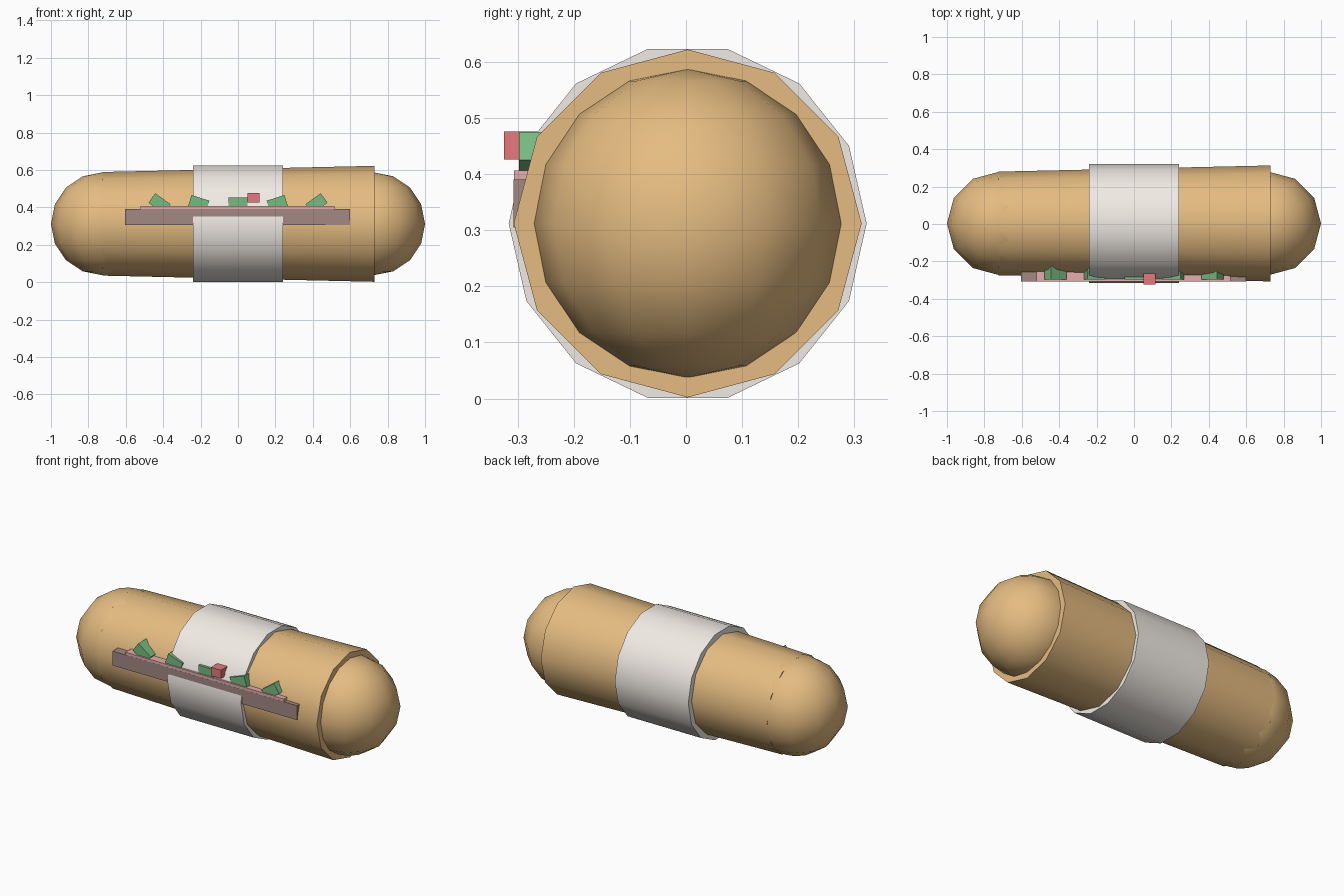
import bpy, math

if "Cube" in bpy.data.objects:
    bpy.data.objects.remove(bpy.data.objects["Cube"])

CY, CZ = 0.003, 0.312  # axis of the roll


def material(name, rgb):
    m = bpy.data.materials.new(name)
    m.diffuse_color = (*rgb, 1)
    m.use_nodes = True
    m.node_tree.nodes["Principled BSDF"].inputs["Base Color"].default_value = m.diffuse_color
    return m


BREAD = material("bread", (0.78, 0.50, 0.22))
PAPER = material("paper", (0.88, 0.83, 0.78))
MEAT = material("meat", (0.36, 0.25, 0.23))
HAM = material("ham", (0.80, 0.42, 0.42))
GREEN = material("green", (0.19, 0.49, 0.22))
RED = material("red", (0.78, 0.19, 0.20))


def finish(name, mat, smooth=False):
    o = bpy.context.object
    o.name = name
    o.data.materials.append(mat)
    if smooth:
        bpy.ops.object.transform_apply(location=False, rotation=True, scale=True)
        bpy.ops.object.shade_smooth_by_angle(angle=math.radians(40))
    return o


def tube(name, mat, x0, x1, r0, r1, sides, turn=0.0):
    # solid cone section lying along x
    bpy.ops.mesh.primitive_cone_add(vertices=sides, radius1=r0, radius2=r1, depth=x1 - x0,
                                    location=((x0 + x1) / 2, CY, CZ),
                                    rotation=(turn, math.pi / 2, 0))
    return finish(name, mat, True)


def box(name, mat, x, y, z, tilt=0.0):
    # x, y, z are (min, max) ranges
    ranges = (x, y, z)
    bpy.ops.mesh.primitive_cube_add(size=1, location=[(a + b) / 2 for a, b in ranges],
                                    rotation=(0, tilt, 0))
    bpy.context.object.scale = [b - a for a, b in ranges]
    return finish(name, mat)


# Bread roll: tapered body with rounded ends
tube("roll_body", BREAD, -0.725, 0.73, 0.277, 0.31, 12)
for side, label in ((-1, "left"), (1, "right")):
    bpy.ops.mesh.primitive_uv_sphere_add(segments=12, ring_count=8, radius=0.275,
                                         location=(side * 0.725, CY, CZ))
    finish("roll_end_" + label, BREAD, True)

# Paper band round the middle
tube("paper_band", PAPER, -0.24, 0.24, 0.319, 0.319, 14)

# Filling along the front
box("meat_slab", MEAT, (-0.605, 0.60), (-0.307, -0.20), (0.305, 0.39))
box("ham_slice", HAM, (-0.52, 0.515), (-0.3065, -0.20), (0.37, 0.406))

# Fanned lettuce pieces
for i in range(-2, 3):
    x = 0.21 * i
    box("lettuce_%d" % (i + 3), GREEN, (x - 0.05, x + 0.05), (-0.298, -0.20),
        (0.39, 0.452), tilt=-0.31 * i)

# Tomato piece
box("tomato_piece", RED, (0.05, 0.115), (-0.324, -0.26), (0.426, 0.476))
